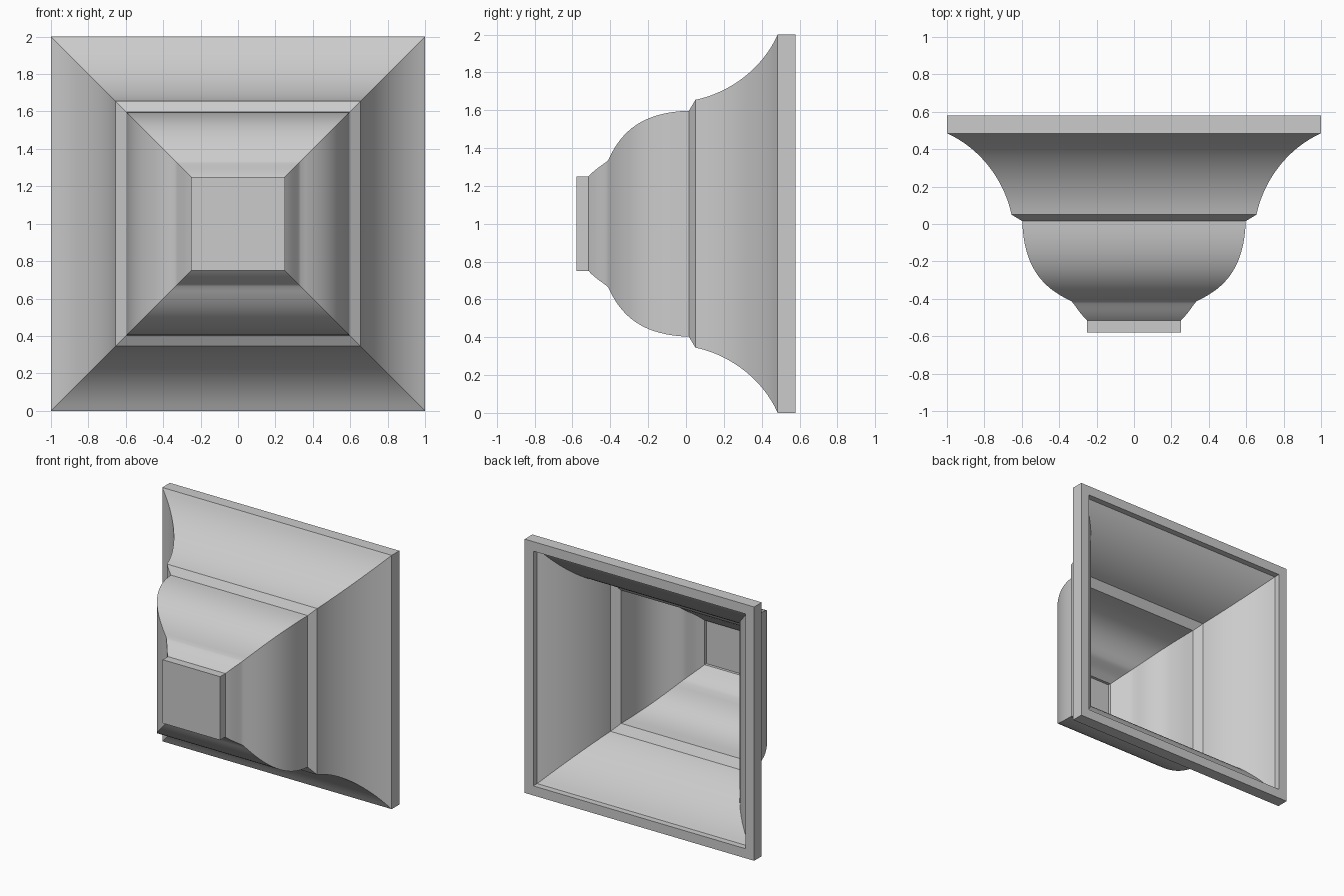
import bpy
import bmesh
import math
from mathutils import Vector
from mathutils.geometry import interpolate_bezier

WALL = 0.075
CENTRE_Z = 1.0
CORNERS = ((-1, -1), (1, -1), (1, 1), (-1, 1))

default_cube = bpy.data.objects.get("Cube")
if default_cube:
    bpy.data.objects.remove(default_cube, do_unlink=True)


def curve(start, handle_a, handle_b, end, count):
    return interpolate_bezier(*(Vector(p) for p in (start, handle_a, handle_b, end)), count)


def offset_profile(points, distance):
    """Shift every segment sideways toward the hollow, mitring the joints."""
    normals = []
    for a, b in zip(points, points[1:]):
        d = (b - a).normalized()
        normals.append(Vector((-d.y, d.x)))
    # the front cap and the rear rim set the directions at the two ends
    normals = [Vector((0, 1))] + normals + [normals[-1]]
    result = []
    for p, n, m in zip(points, normals, normals[1:]):
        result.append(p + (n + m) * distance / (1 + n.dot(m)))
    return result


def add_ring(bm, point):
    half, depth = point
    return [bm.verts.new((half * x, depth, CENTRE_Z + half * z)) for x, z in CORNERS]


def bridge(bm, a, b):
    for i in range(4):
        j = (i + 1) % 4
        bm.faces.new((a[i], a[j], b[j], b[i]))


# Moulding profile as (half width, depth), from front tip to rear rim
tip = [Vector((0.25, -0.58))]
cap_dome = curve((0.25, -0.515), (0.275, -0.485), (0.31, -0.44), (0.335, -0.412), 8)
cap_dome = curve((0.25, -0.515), (0.29, -0.48), (0.31, -0.44), (0.335, -0.412), 8)
bowl = curve((0.335, -0.412), (0.47, -0.35), (0.59, -0.25), (0.597, 0.015), 18)
flare = curve((0.655, 0.05), (0.69, 0.22), (0.81, 0.40), (1.0, 0.485), 18)
rim = [Vector((1.0, 0.58))]
outer = tip + cap_dome + bowl[1:] + flare + rim
inner = offset_profile(outer, WALL)

# Hollow square shell: outside front to back, then inside back to front
bm = bmesh.new()
rings = [add_ring(bm, p) for p in outer + inner[::-1]]
for a, b in zip(rings, rings[1:]):
    bridge(bm, a, b)
bm.faces.new(rings[0])
bm.faces.new(rings[-1])
bmesh.ops.recalc_face_normals(bm, faces=bm.faces)

mesh = bpy.data.meshes.new("square_moulded_shell")
bm.to_mesh(mesh)
bm.free()
shell = bpy.data.objects.new("square_moulded_shell", mesh)
bpy.context.collection.objects.link(shell)

# Smooth curved faces with crisp mitres and steps
bpy.ops.object.select_all(action="DESELECT")
shell.select_set(True)
bpy.context.view_layer.objects.active = shell
bpy.ops.object.shade_smooth_by_angle(angle=math.radians(25))
